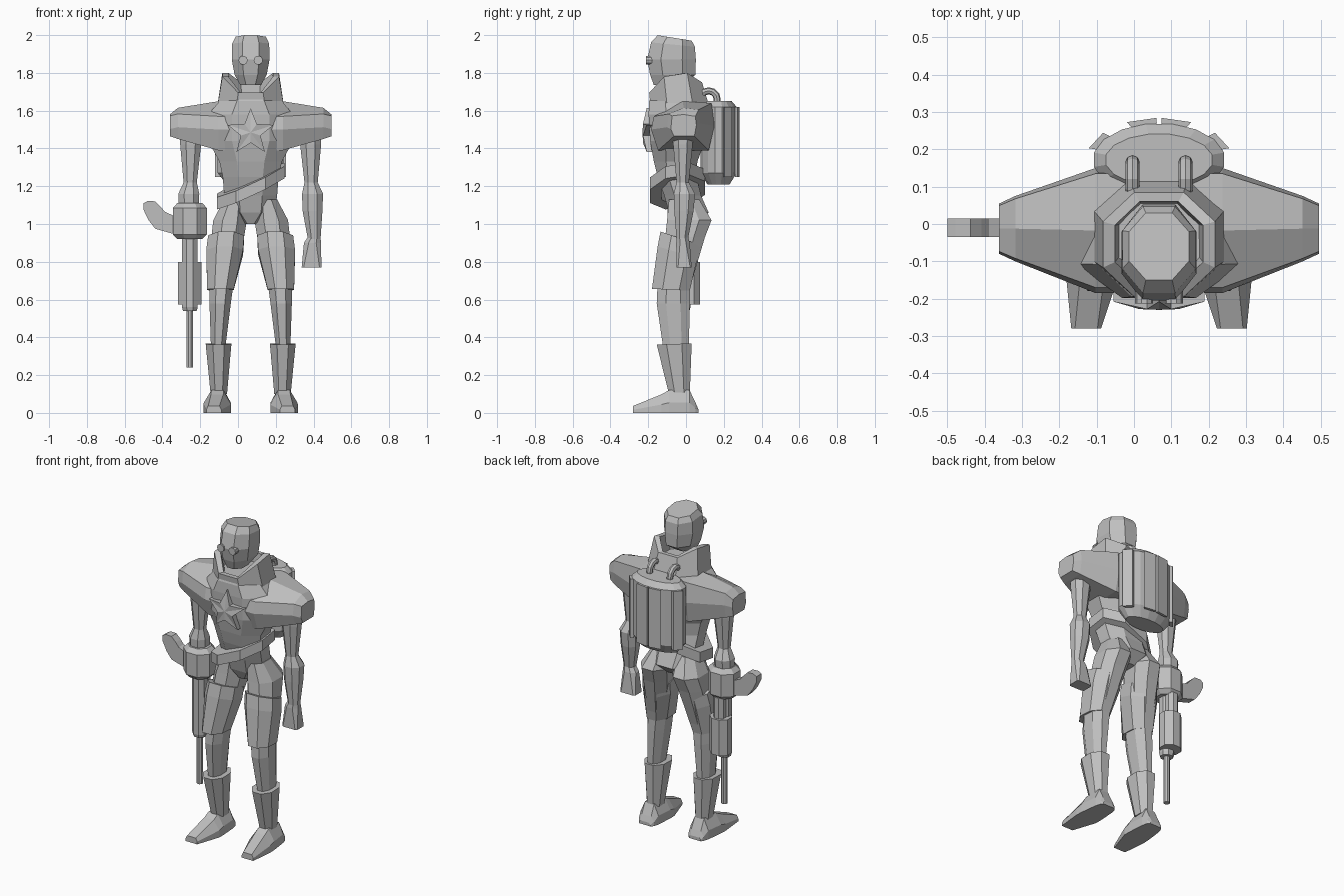
import bpy, bmesh, math
from mathutils import Vector

if "Cube" in bpy.data.objects:
    bpy.data.objects.remove(bpy.data.objects["Cube"])

CX = 0.067  # the body stands off centre, the sidearm reaches out to -x

grey = bpy.data.materials.new("light_grey")
grey.diffuse_color = (0.52, 0.52, 0.52, 1)
grey.use_nodes = True
grey.node_tree.nodes["Principled BSDF"].inputs["Base Color"].default_value = grey.diffuse_color


def finish(name, bm):
    bmesh.ops.recalc_face_normals(bm, faces=bm.faces)
    bmesh.ops.translate(bm, verts=bm.verts, vec=(CX, 0, 0))
    me = bpy.data.meshes.new(name)
    bm.to_mesh(me)
    bm.free()
    me.materials.append(grey)
    ob = bpy.data.objects.new(name, me)
    bpy.context.collection.objects.link(ob)
    return ob


def loft(name, rings, side=1, closed=False):
    """Skin matching rings of points; side=-1 mirrors across the body."""
    bm = bmesh.new()
    vs = [[bm.verts.new((p[0] * side, p[1], p[2])) for p in r] for r in rings]
    pairs = list(zip(vs, vs[1:]))
    if closed:
        pairs.append((vs[-1], vs[0]))
    n = len(vs[0])
    for a, b in pairs:
        for i in range(n):
            j = (i + 1) % n
            bm.faces.new((a[i], a[j], b[j], b[i]))
    if not closed:
        bm.faces.new(vs[0])
        bm.faces.new(vs[-1])
    return finish(name, bm)


def octo(z, x0, x1, y0, y1, tilt=0.0, k=0.28):
    """Chamfered rectangle, tilt raises the back."""
    cx, cy, hx, hy = (x0 + x1) / 2, (y0 + y1) / 2, (x1 - x0) / 2, (y1 - y0) / 2
    a, b = hx * (1 - 2 * k), hy * (1 - 2 * k)
    pts = [(a, -hy), (hx, -b), (hx, b), (a, hy), (-a, hy), (-hx, b), (-hx, -b), (-a, -hy)]
    return [(cx + x, cy + y, z + tilt * y) for x, y in pts]


def sym(z, h, y0, y1, tilt=0.0, k=0.28):
    return octo(z, -h, h, y0, y1, tilt, k)


def oval(z, cx, cy, rx, ry, n):
    return [(cx + rx * math.cos(2 * math.pi * (i + .5) / n),
             cy + ry * math.sin(2 * math.pi * (i + .5) / n), z) for i in range(n)]


def sweep(name, path, r, n):
    """Tube along a path in a plane of constant x."""
    rings = []
    for i, p in enumerate(path):
        t = (path[min(i + 1, len(path) - 1)] - path[max(i - 1, 0)]).normalized()
        u, v = Vector((1, 0, 0)), t.cross(Vector((1, 0, 0)))
        rings.append([p + r * (math.cos(a) * u + math.sin(a) * v)
                      for a in (2 * math.pi * k / n for k in range(n))])
    return loft(name, rings)


# Head
loft("head", [sym(1.735, .055, -.17, -.03), sym(1.79, .085, -.19, .05),
              sym(1.87, .10, -.205, .052), sym(1.95, .098, -.185, .047, -.1),
              sym(1.985, .08, -.15, .03, -.16)])
for s, nm in ((-1, "eye_right"), (1, "eye_left")):
    rings = []
    for y in (-.17, -.213):
        rings.append([(s * .04 + .024 * math.cos(a), y, 1.867 + .024 * math.sin(a))
                      for a in (2 * math.pi * i / 10 for i in range(10))])
    loft(nm, rings)

# Collar: open ring, low at the front and high at the sides
def lift(ring, heights):
    return [(p[0], p[1], z) for p, z in zip(ring, heights)]

tops = [1.695, 1.78, 1.80, 1.75, 1.75, 1.80, 1.78, 1.695]
loft("collar", [sym(1.60, .18, -.185, .13), lift(sym(0, .15, -.195, .085), tops),
                lift(sym(0, .118, -.165, .06), tops), sym(1.62, .10, -.13, .05)], closed=True)

# Torso
loft("torso", [sym(1.00, .04, -.06, .06), sym(1.06, .125, -.09, .12), sym(1.15, .14, -.115, .08),
               sym(1.25, .148, -.15, .055), sym(1.33, .165, -.17, .06), sym(1.44, .225, -.19, .10),
               sym(1.58, .225, -.198, .13), sym(1.65, .165, -.195, .115), sym(1.69, .11, -.18, .09)])

# Shoulder yoke, one piece from tip to tip
def yoke(x, y0, y1, z0, z1):
    m = (y0 + y1) / 2
    zm = (z0 + z1) / 2
    return [(x, y0 * .8, z0), (x, y0, zm - .02), (x, y0 * .92, zm + .05), (x, m, z1),
            (x, y1 * .9, z1 - .01), (x, y1, zm), (x, y1 * .8, z0)]

half = [(.17, -.185, .15, 1.39, 1.65), (.385, -.10, .075, 1.45, 1.615), (.428, -.08, .055, 1.465, 1.58)]
loft("shoulders", [yoke(-x, *r) for x, *r in reversed(half)] + [yoke(x, *r) for x, *r in half])

# Chest star, points bent back
bm = bmesh.new()
front, back = [], []
for i in range(10):
    a = math.pi / 2 + i * math.pi / 5
    r, y = (.128, -.208) if i % 2 == 0 else (.055, -.228)
    x, z = r * math.cos(a), 1.485 + r * math.sin(a)
    front.append(bm.verts.new((x, y, z)))
    back.append(bm.verts.new((x, -.175, z)))
mid = bm.verts.new((0, -.23, 1.485))
for i in range(10):
    j = (i + 1) % 10
    bm.faces.new((front[i], front[j], mid))
    bm.faces.new((front[i], front[j], back[j], back[i]))
bm.faces.new(back)
finish("chest_star", bm)

# Slanted belt
def belt(h, y0, y1, dz):
    return [(x, y, 1.20 + dz + .46 * x + .15 * (y + .05)) for x, y, z in sym(0, h, y0, y1)]

loft("belt", [belt(.178, -.19, .10, -.032), belt(.178, -.19, .10, .032),
              belt(.13, -.13, .05, .032), belt(.13, -.13, .05, -.032)], closed=True)

# Legs
for s, nm in ((1, "left"), (-1, "right")):
    loft("thigh_" + nm, [octo(1.13, .03, .14, -.09, .07), octo(1.02, .02, .198, -.10, .135),
                         octo(.93, .035, .208, -.11, .10), octo(.66, .095, .21, -.15, .02)], s)
    loft("thigh_guard_" + nm, [octo(.925, .035, .225, -.135, .075, -.33), octo(.85, .04, .235, -.15, .06, -.3),
                               octo(.652, .09, .23, -.18, .02, -.05)], s)
    loft("shin_" + nm, [octo(.69, .09, .218, -.15, .02), octo(.58, .105, .218, -.155, .02),
                        octo(.34, .135, .21, -.12, .015)], s)
    loft("boot_cuff_" + nm, [octo(.365, .102, .238, -.155, .03, .03), octo(.10, .125, .212, -.09, .02)], s)
    # Foot, heel to toe
    sections = [(.065, .135, .215, .02, .01), (.05, .12, .225, .055, .02), (.018, .112, .235, .122, .03),
                (-.09, .105, .248, .12, .04), (-.13, .105, .25, .098, .04), (-.28, .155, .235, .037, .01)]
    loft("foot_" + nm, [[(a, y, 0), (b, y, 0), (b, y, h * .45), (b - c, y, h), (a + c, y, h), (a, y, h * .45)]
                        for y, a, b, h, c in sections], s)
    # Arm, the right one ends inside the sidearm
    arm = [octo(1.50, .255, .375, -.07, .04), octo(1.42, .262, .373, -.068, .035),
           octo(1.22, .285, .355, -.05, .015), octo(1.16, .272, .383, -.065, .048),
           octo(1.07, .275, .38, -.062, .04)]
    if s > 0:
        arm.append(octo(.92, .303, .37, -.05, .01))
    loft("arm_" + nm, arm, s)
loft("hand_left", [octo(.935, .305, .37, -.048, .01), octo(.90, .282, .372, -.052, .02),
                   octo(.77, .27, .375, -.05, .03, 0, .1)])

# Sidearm: housing, barrels, rear tube and curved grip
gx, gy = -.322, -.015
for nm, sections, y in (
        ("gun_housing", [(.92, .065), (.945, .09), (1.085, .09), (1.112, .065)], gy),
        ("gun_barrel", [(.54, .036), (.56, .042), (.93, .042)], gy),
        ("gun_muzzle", [(.24, .018), (.56, .018)], gy),
        ("gun_rear_tube", [(.575, .062), (.80, .062)], .018),
        ("gun_rear_neck", [(.79, .035), (.93, .035)], .03)):
    loft(nm, [oval(z, gx, y, r * 1.08, r * 1.0, 8) for z, r in sections])
grip = [(-.38, .94, -.38, 1.035), (-.435, .955, -.40, 1.04), (-.505, .975, -.455, 1.065),
        (-.54, 1.02, -.475, 1.09), (-.567, 1.075, -.505, 1.12), (-.567, 1.11, -.545, 1.122)]
loft("gun_grip", [[(a, -.035, b), (c, -.035, d), (c, .015, d), (a, .015, b)] for a, b, c, d in grip])

# Backpack with ribs and two hoses
py = .172
loft("backpack", [oval(1.21, 0, py, .13, .06, 16), oval(1.27, 0, py, .178, .098, 16),
                  oval(1.62, 0, py, .178, .098, 16), oval(1.652, 0, py, .145, .07, 16)])
for i, deg in enumerate((28, 76, 104, 152)):
    rings = []
    for z in (1.25, 1.62):
        ring = []
        for d, k in ((-12, .95), (-12, 1.1), (12, 1.1), (12, .95)):
            a = math.radians(deg + d)
            ring.append((.178 * k * math.cos(a), py + .102 * k * math.sin(a), z))
        rings.append(ring)
    loft("backpack_rib_%d" % (i + 1), rings)
for s, nm in ((-1, "right"), (1, "left")):
    path = [Vector((s * .071, .165, 1.62))]
    path += [Vector((s * .071, .12 + .045 * math.cos(a), 1.66 + .045 * math.sin(a)))
             for a in (math.pi * i / 6 for i in range(7))]
    path.append(Vector((s * .071, .07, 1.61)))
    sweep("hose_" + nm, path, .019, 8)
